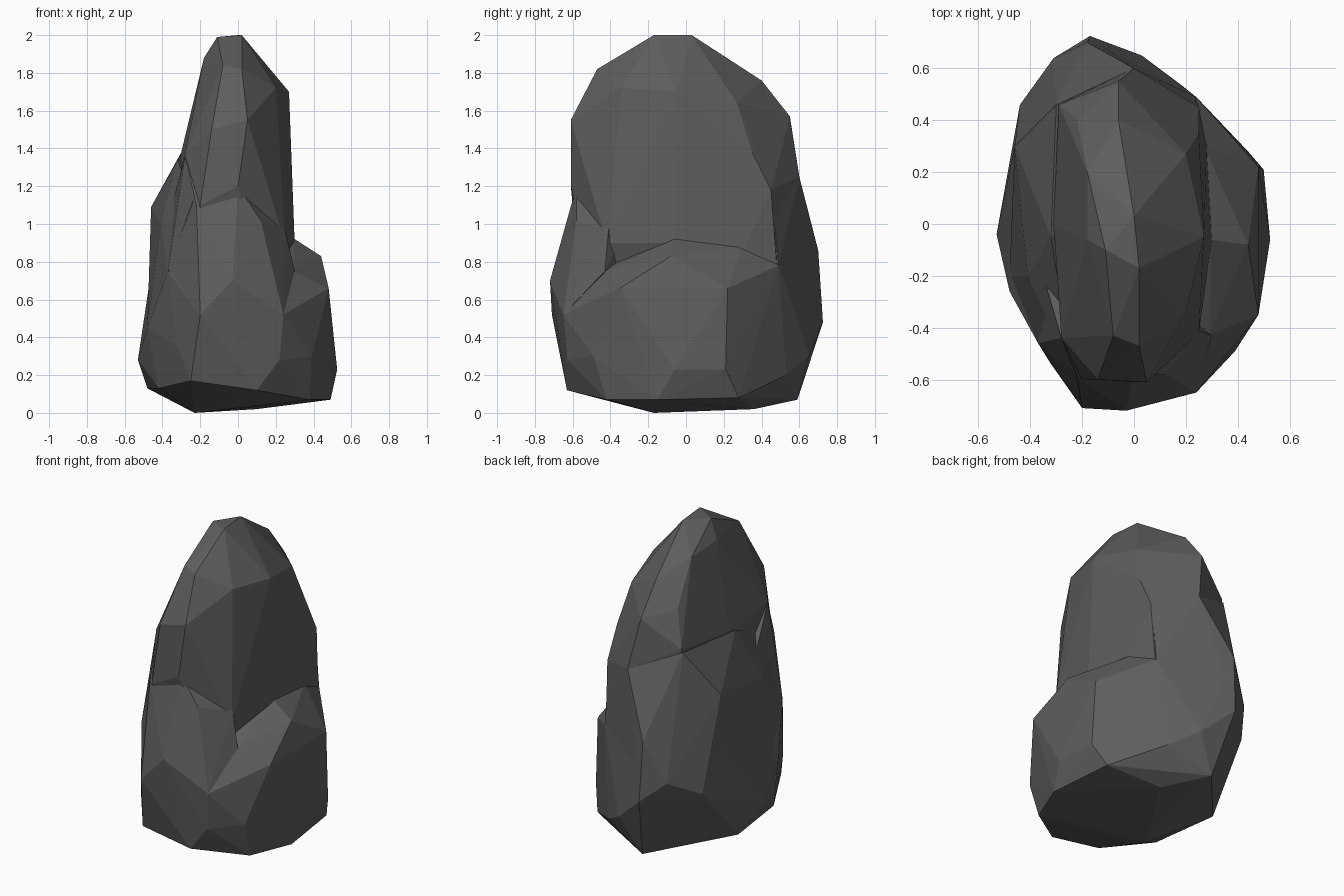
import bpy, bmesh


def chunk(name, points):
    """Flat-faced convex boulder wrapped around a few corner points."""
    bm = bmesh.new()
    for p in points:
        bm.verts.new(p)
    bmesh.ops.convex_hull(bm, input=bm.verts[:])
    loose = [v for v in bm.verts if not v.link_faces]
    bmesh.ops.delete(bm, geom=loose, context='VERTS')
    bmesh.ops.recalc_face_normals(bm, faces=bm.faces[:])
    mesh = bpy.data.meshes.new(name)
    bm.to_mesh(mesh)
    bm.free()
    obj = bpy.data.objects.new(name, mesh)
    bpy.context.collection.objects.link(obj)
    return obj


def fuse(target, other):
    """Weld another chunk into the rock and discard it."""
    mod = target.modifiers.new("fuse", 'BOOLEAN')
    mod.operation = 'UNION'
    mod.solver = 'EXACT'
    mod.object = other
    bpy.context.view_layer.objects.active = target
    bpy.ops.object.modifier_apply(modifier=mod.name)
    bpy.data.objects.remove(other)


# Wide base with the ledge on its right side
rock = chunk("rock", [
    (-0.23, -0.17, 0.0), (0.1, 0.36, 0.02), (-0.1, 0.59, 0.07),
    (-0.25, -0.62, 0.17), (0.1, -0.63, 0.12), (0.38, -0.42, 0.07),
    (0.49, -0.15, 0.07), (0.44, 0.28, 0.08), (-0.48, 0.15, 0.13),
    (-0.42, -0.3, 0.13), (0.39, -0.49, 0.3), (-0.32, -0.54, 0.35),
    (0.22, -0.63, 0.28), (0.24, -0.65, 0.52), (-0.2, -0.71, 0.52),
    (-0.03, -0.72, 0.70), (0.48, -0.35, 0.66),
    (0.525, -0.06, 0.23), (0.50, 0.21, 0.23), (0.48, 0.22, 0.66),
    (0.44, -0.08, 0.83), (0.30, -0.06, 0.92), (0.27, 0.3, 0.88),
    (0.24, 0.49, 0.78), (0.29, -0.43, 0.75),
    (-0.53, -0.04, 0.28), (-0.48, -0.26, 0.45), (-0.46, 0.3, 0.75),
    (-0.44, 0.46, 0.5), (-0.31, 0.64, 0.6), (-0.17, 0.725, 0.48),
    (-0.18, 0.70, 0.86), (0.03, 0.65, 0.3), (0.19, 0.53, 0.2),
    (-0.37, -0.46, 0.75),
])

# Left and back shoulder
shoulder = chunk("shoulder", [
    (-0.46, 0.3, 1.09), (-0.32, -0.05, 1.34), (-0.41, -0.2, 1.0),
    (-0.46, 0.3, 0.6), (-0.48, -0.2, 0.45), (-0.3, 0.46, 1.38),
    (-0.18, 0.70, 0.86), (-0.17, 0.72, 0.5), (-0.44, 0.46, 0.5),
    (-0.31, 0.64, 0.6), (0.0, 0.6, 1.25), (0.24, 0.45, 1.18),
    (0.24, 0.49, 0.78), (-0.24, -0.56, 1.12), (-0.37, -0.46, 0.75),
    (0.0, -0.4, 0.6),
])

# Sloping front between base and spire
front = chunk("front_slope", [
    (-0.03, -0.72, 0.70), (0.24, -0.65, 0.52), (-0.2, -0.71, 0.52),
    (0.12, -0.58, 1.02), (-0.05, -0.62, 1.04), (-0.22, -0.59, 1.1),
    (-0.37, -0.46, 0.76), (0.30, -0.43, 0.75), (0.25, -0.41, 0.97),
    (0.0, -0.58, 1.2), (-0.28, -0.44, 1.36), (0.0, -0.2, 0.6),
    (0.0, -0.2, 1.2), (-0.35, -0.2, 1.1),
])

# Tall narrow spire
spire = chunk("spire", [
    (0.02, -0.17, 2.0), (0.0, 0.03, 2.0), (-0.11, -0.1, 1.99),
    (-0.18, -0.06, 1.88), (-0.18, 0.2, 1.87), (-0.06, 0.4, 1.76),
    (-0.22, 0.4, 1.62), (0.02, -0.47, 1.82), (-0.08, -0.43, 1.84),
    (0.05, -0.61, 1.55), (-0.14, -0.6, 1.5), (-0.28, -0.44, 1.37),
    (0.2, -0.34, 1.72), (0.27, -0.05, 1.70), (0.2, 0.27, 1.64),
    (-0.06, 0.55, 1.57), (-0.29, 0.46, 1.4), (0.0, 0.6, 1.25),
    (0.25, 0.35, 1.38), (0.25, 0.45, 1.18), (0.30, -0.06, 0.9),
    (0.28, 0.3, 0.85), (-0.31, 0.0, 1.34), (-0.2, -0.6, 1.1),
    (0.0, -0.61, 1.2), (0.25, -0.42, 0.9), (0.24, 0.48, 0.78),
    (0.0, 0.6, 0.8), (0.15, -0.45, 0.6), (-0.28, -0.4, 0.7),
    (-0.3, 0.4, 0.7),
])

for part in (shoulder, front, spire):
    fuse(rock, part)

# Dark grey stone
stone = bpy.data.materials.new("dark_stone")
stone.diffuse_color = (0.11, 0.11, 0.11, 1)
rock.data.materials.clear()
rock.data.materials.append(stone)
for poly in rock.data.polygons:
    poly.material_index = 0
